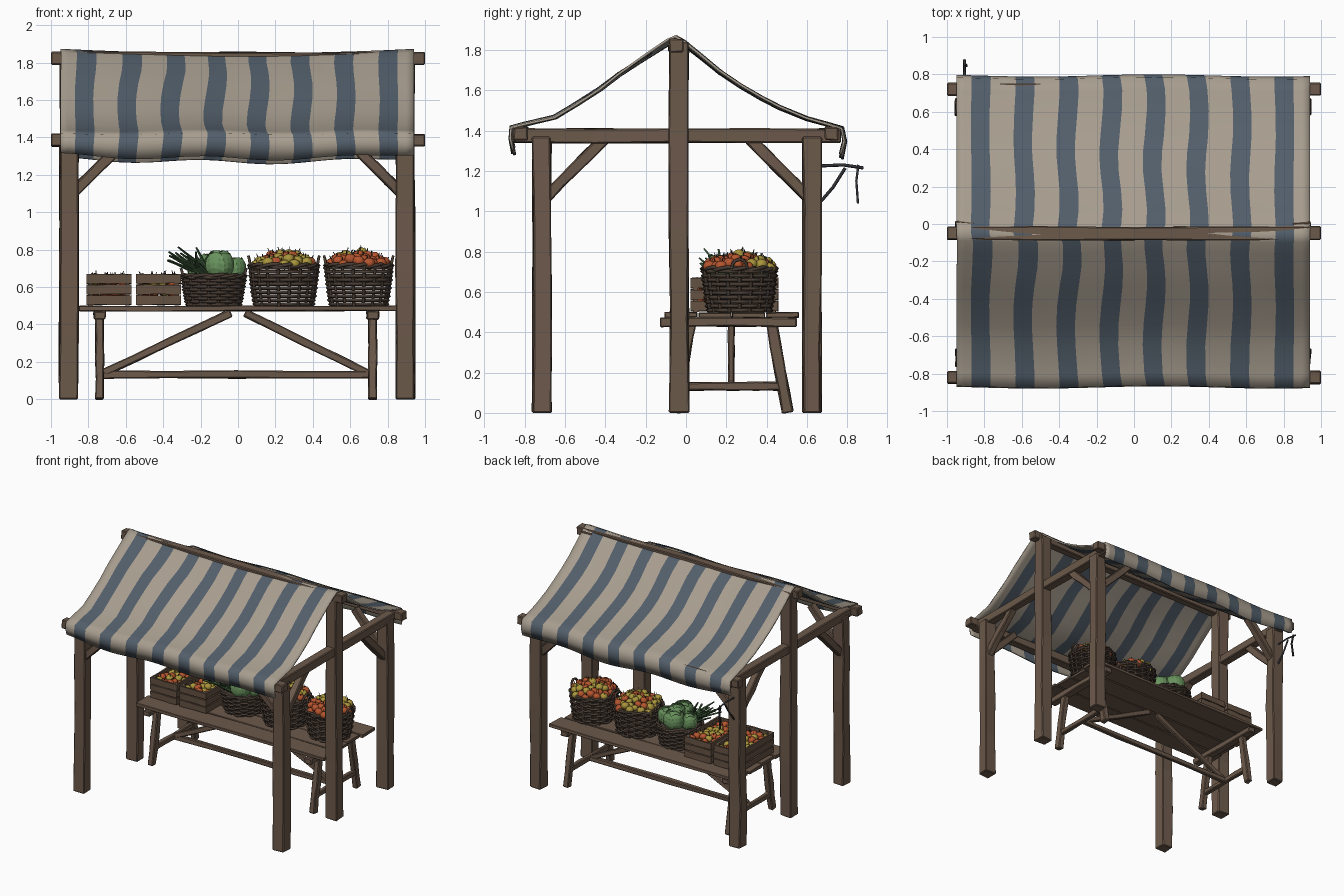
import bpy, bmesh, math, random
from mathutils import Vector, Matrix

random.seed(4)
if "Cube" in bpy.data.objects:
    bpy.data.objects.remove(bpy.data.objects["Cube"])


def material(name, r, g, b):
    m = bpy.data.materials.new(name)
    m.use_nodes = True
    m.diffuse_color = (r, g, b, 1)
    m.node_tree.nodes["Principled BSDF"].inputs["Base Color"].default_value = (r, g, b, 1)
    return m


CREAM = material("cream_cloth", .39, .34, .275)
BLUE = material("blue_cloth", .084, .112, .144)
WOOD = material("timber", .15, .10, .07)
CRATE = material("crate_wood", .13, .085, .056)
WICKER = material("wicker", .065, .045, .033)
RED = material("red_fruit", .46, .09, .028)
YELLOW = material("yellow_fruit", .40, .30, .045)
GREEN = material("cabbage_green", .14, .29, .11)
LEEK = material("dark_green", .045, .10, .04)
IRON = material("dark_iron", .03, .032, .038)


def finish(name, bm, mats, smooth=False):
    bmesh.ops.recalc_face_normals(bm, faces=bm.faces)
    me = bpy.data.meshes.new(name)
    bm.to_mesh(me)
    bm.free()
    for m in mats:
        me.materials.append(m)
    for p in me.polygons:
        p.use_smooth = smooth
    ob = bpy.data.objects.new(name, me)
    bpy.context.collection.objects.link(ob)
    return ob


def beam(name, a, b, w, t, mat=WOOD, wobble=.004, bevel=.006):
    """Rough-hewn timber from a to b, w wide across and t deep."""
    a, b = Vector(a), Vector(b)
    d = (b - a).normalized()
    u = Vector((0, 1, 0)) if abs(d.x) > .5 else Vector((1, 0, 0))
    u = (u - d * u.dot(d)).normalized()
    v = d.cross(u)
    bm = bmesh.new()
    rings, n = [], 5
    for i in range(n):
        c = a.lerp(b, i / (n - 1))
        ring = []
        for su, sv in ((-1, -1), (1, -1), (1, 1), (-1, 1)):
            p = c + u * (su * w / 2 + random.uniform(-wobble, wobble))
            ring.append(bm.verts.new(p + v * (sv * t / 2 + random.uniform(-wobble, wobble))))
        rings.append(ring)
    for r, s in zip(rings, rings[1:]):
        for k in range(4):
            bm.faces.new((r[k], r[(k + 1) % 4], s[(k + 1) % 4], s[k]))
    bm.faces.new(rings[0])
    bm.faces.new(rings[-1])
    ob = finish(name, bm, [mat])
    if bevel:
        mod = ob.modifiers.new("worn_edges", 'BEVEL')
        mod.width, mod.segments = bevel, 1
    return ob


def strands(name, paths, depth, mat):
    """Thin rods following a list of (points, closed) paths."""
    cu = bpy.data.curves.new(name, 'CURVE')
    cu.dimensions, cu.bevel_depth, cu.bevel_resolution = '3D', depth, 0
    cu.use_fill_caps = True
    for pts, closed in paths:
        s = cu.splines.new('POLY')
        s.points.add(len(pts) - 1)
        for q, p in zip(s.points, pts):
            q.co = (*p, 1)
        s.use_cyclic_u = closed
    cu.materials.append(mat)
    ob = bpy.data.objects.new(name, cu)
    bpy.context.collection.objects.link(ob)


# Frame: posts, side beams, braces
for side, x in (("right", -.905), ("left", .895)):
    s = 1 if x < 0 else -1
    for end, y, inward in (("front", -.715, 1), ("back", .625, -1)):
        beam(f"{end}_{side}_post", (x, y, 0), (x, y, 1.37), .10, .09, wobble=.006)
        beam(f"{end}_{side}_side_brace", (x, y + inward * .02, 1.07),
             (x, y + inward * .31, 1.36), .055, .055)
        beam(f"{end}_{side}_eave_brace", (x + s * .02, y, 1.10),
             (x + s * .29, y - inward * .02, 1.37), .055, .055)
    beam(f"{side}_ridge_post", (x, -.035, 0), (x, -.035, 1.84), .10, .095, wobble=.006)
    beam(f"{side}_side_beam", (x, -.86, 1.375), (x, .77, 1.375), .07, .07)

# Long beams under the cloth
for name, y, z in (("front_eave_beam", -.82, 1.385), ("back_eave_beam", .722, 1.385),
                   ("ridge_beam", -.05, 1.822)):
    beam(name, (-1, y, z), (1, y, z), .07, .068)

# Striped awning, columns follow the stripe edges
PROFILE = [(-.855, 1.31), (-.868, 1.36), (-.865, 1.415), (-.80, 1.432), (-.65, 1.468),
           (-.54, 1.535), (-.425, 1.61), (-.33, 1.685), (-.23, 1.755), (-.15, 1.81),
           (-.09, 1.85), (-.05, 1.868), (-.01, 1.845), (.07, 1.78), (.17, 1.695),
           (.27, 1.625), (.37, 1.565), (.465, 1.515), (.60, 1.46), (.71, 1.43),
           (.775, 1.412), (.788, 1.35), (.77, 1.29)]
edges = [-.95]
for k in range(8):
    c = -.82 + k * .232
    edges += [c - .05, c + .05]
edges.append(.94)
columns = []
for e, f in zip(edges, edges[1:]):
    columns += [e, (e + f) / 2]
columns.append(edges[-1])
bm = bmesh.new()
grid = []
for j, (y, z) in enumerate(PROFILE):
    row = []
    for x in columns:
        inner = 1 - (x / .95) ** 2
        sway = .012 * math.sin(j * 1.1 + x * 2) * inner
        if -.35 < y < -.06:
            sway += .03 * math.exp(-((x + .4) / .4) ** 2) * (y + .35) / .25
        ridge = math.exp(-((y + .05) / .25) ** 2)
        hem = 1 if j in (0, len(PROFILE) - 1) else 0
        dz = -.024 * inner * ridge - hem * (.022 * inner + .006 * math.sin(x * 9))
        dz += .006 * math.sin(x * 7 + y * 4) * (1 - ridge)
        row.append(bm.verts.new((x + sway, y + .006 * math.sin(x * 5 + 1), z + dz)))
    grid.append(row)
for r, s in zip(grid, grid[1:]):
    for i in range(len(columns) - 1):
        f = bm.faces.new((r[i], r[i + 1], s[i + 1], s[i]))
        f.material_index = (i // 2) % 2
awning = finish("striped_awning", bm, [CREAM, BLUE], True)
thick = awning.modifiers.new("thickness", 'SOLIDIFY')
thick.thickness, thick.offset = .012, 0

# Table
for i in range(4):
    y = -.025 + i * .168
    beam(f"table_plank_{i}", (-.85 + .01 * (i % 2), y, .485), (.85 - .012 * (i % 3), y, .485),
         .16, .026, wobble=.003, bevel=.003)
for side, x in (("right", -.74), ("left", .72)):
    beam(f"{side}_table_bearer", (x, -.13, .45), (x, .55, .45), .065, .045)
    beam(f"{side}_front_table_leg", (x, -.055, 0), (x, .02, .44), .045, .055)
    beam(f"{side}_back_table_leg", (x, .505, 0), (x, .425, .44), .045, .055)
    beam(f"{side}_table_stretcher", (x, -.03, .132), (x, .48, .132), .035, .042)
    beam(f"{side}_table_strut", (x * .97, .225, .14), (x * .05, .225, .462), .03, .042)
beam("table_long_rail", (-.74, .225, .132), (.72, .225, .132), .035, .042)


def fruit(bm, p, size, kind):
    """Apple-like ball with a small stem."""
    tilt = Matrix.Rotation(random.uniform(-.5, .5), 4, 'X') @ Matrix.Rotation(
        random.uniform(-.5, .5), 4, 'Y')
    place = Matrix.Translation(p) @ tilt
    parts = [(bmesh.ops.create_icosphere(bm, subdivisions=2, radius=size,
              matrix=place @ Matrix.Diagonal((1, 1, .88, 1))), kind),
             (bmesh.ops.create_cone(bm, segments=4, radius1=.003, radius2=.002, depth=.025,
              matrix=place @ Matrix.Translation((0, 0, size))), 2)]
    for made, index in parts:
        for v in made["verts"]:
            for f in v.link_faces:
                f.material_index = index


# Slatted crates with fruit
for n, x in enumerate((-.69, -.425)):
    y0, y1, hw = .03, .45, .12
    for k in range(3):
        z = .53 + k * .057
        for y in (y0, y1):
            beam(f"crate_{n}_end_slat", (x - hw, y, z), (x + hw, y, z), .014, .05, CRATE, .002, 0)
        for s in (-1, 1):
            beam(f"crate_{n}_side_slat", (x + s * (hw - .008), y0, z),
                 (x + s * (hw - .008), y1, z), .014, .05, CRATE, .002, 0)
    for s in (-1, 1):
        for y in (y0 + .018, y1 - .018):
            beam(f"crate_{n}_corner", (x + s * .098, y, .50), (x + s * .098, y, .67),
                 .025, .025, CRATE, .001, 0)
    beam(f"crate_{n}_floor", (x, y0, .512), (x, y1, .512), .22, .012, CRATE, 0, 0)
    bm = bmesh.new()
    for layer in range(2):
        for i in range(4):
            for j in range(7):
                p = (x - .078 + i * .052 + random.uniform(-.008, .008),
                     .072 + j * .056 + random.uniform(-.008, .008),
                     .575 + layer * .055 + random.uniform(-.01, .018))
                fruit(bm, p, .03, int(random.random() < (.4 if layer else .15)))
    finish(f"crate_{n}_fruit", bm, [RED, YELLOW, WICKER], True)


def basket(name, cx, cy, r0, r1, z0, z1):
    """Woven basket of stakes, wavy strands, twisted rim and handles."""
    paths, stakes, rows = [], 18, 10

    def point(a, t, out=0):
        r = r0 + (r1 - r0) * t ** .7 + out
        return (cx + r * math.cos(a), cy + r * math.sin(a), z0 + (z1 - z0) * t)
    for i in range(stakes):
        a = i * math.tau / stakes
        paths.append(([point(a, t / 4) for t in range(5)], False))
    for j in range(rows):
        t = (j + .4) / rows
        paths.append(([point(k * math.pi / stakes, t, .008 * (-1) ** (k // 2 + j))
                       for k in range(stakes * 2)], True))
    for twist in (0, math.pi):
        paths.append(([point(k * math.tau / 36, 1 + .035 * math.sin(k * 1.05 + twist),
                             .008 * math.cos(k * 1.05 + twist)) for k in range(36)], True))
    for base in (0, math.pi):
        paths.append(([point(base + .22 * math.cos(h), 1 + .22 * math.sin(h), .004)
                       for h in (q * math.pi / 6 for q in range(7))], False))
    strands(name, paths, .0095, WICKER)
    bm = bmesh.new()
    for z, r in ((z0 + .012, r0), (z1 - .035, r1 * .95)):
        bmesh.ops.create_cone(bm, cap_ends=True, segments=18, radius1=r, radius2=r, depth=.012,
                              matrix=Matrix.Translation((cx, cy, z)))
    finish(name + "_lining", bm, [WICKER])


for name, x, r, yellow in (("middle_basket", .245, .18, .7), ("left_basket", .645, .175, .35)):
    basket(name, x, .265, r - .03, r, .50, .715)
    bm = bmesh.new()
    count = 46
    for i in range(count):
        q = math.sqrt((i + .5) / count)
        a = i * 2.4
        p = (x + q * (r - .015) * math.cos(a), .265 + q * (r - .015) * math.sin(a),
             .712 + .055 * (1 - q * q) + random.uniform(-.008, .016))
        fruit(bm, p, random.uniform(.027, .034), int(random.random() < yellow))
    finish(name + "_fruit", bm, [RED, YELLOW, WICKER], True)

# Cabbages wrapped in curling leaves, and leeks
basket("cabbage_basket", -.13, .265, .135, .165, .50, .66)
bm = bmesh.new()
for x, y, z, r in ((-.10, .18, .715, .075), (-.03, .28, .695, .07), (-.13, .34, .71, .075),
                   (-.20, .25, .685, .065), (-.10, .26, .74, .06)):
    c = Vector((x, y, z))
    bmesh.ops.create_icosphere(bm, subdivisions=2, radius=r * .92, matrix=Matrix.Translation(c))
    for k in range(6):
        leaf = bmesh.ops.create_grid(bm, x_segments=4, y_segments=4, size=1)
        for v in leaf["verts"]:
            s, t = v.co.x, v.co.y
            a = k * 1.05 + x * 30 + s * .75 * (1 - .3 * t * t)
            e = t * .75 + .2 - .2 * s * s
            rr = r * (1.03 + .09 * max(t, 0) + .05 * s * s + .025 * (k % 2))
            v.co = c + Vector((math.cos(a) * math.cos(e), math.sin(a) * math.cos(e),
                               math.sin(e))) * rr
finish("cabbages", bm, [GREEN])
bm = bmesh.new()
for i in range(24):
    a = Vector((-.17, .20, .66)) + Vector((random.uniform(-.05, .05), random.uniform(-.04, .04), 0))
    b = Vector((random.uniform(-.38, -.21), random.uniform(.06, .22), random.uniform(.74, .82)))
    turn = (b - a).to_track_quat('Z', 'Y').to_matrix().to_4x4()
    bmesh.ops.create_cone(bm, cap_ends=True, segments=4, radius1=.013, radius2=.005,
                          depth=(b - a).length, matrix=Matrix.Translation((a + b) / 2) @ turn)
finish("leeks", bm, [LEEK])

# Iron hanger on the back right post
X = -.905
strands("iron_hanger", [([(X, .66, 1.225), (X, .78, 1.23), (X, .88, 1.215)], False),
                        ([(X, .67, 1.05), (X, .73, 1.12), (X, .79, 1.215)], False),
                        ([(X, .855, 1.23), (X + .01, .845, 1.15), (X, .853, 1.04)], False)],
        .008, IRON)
